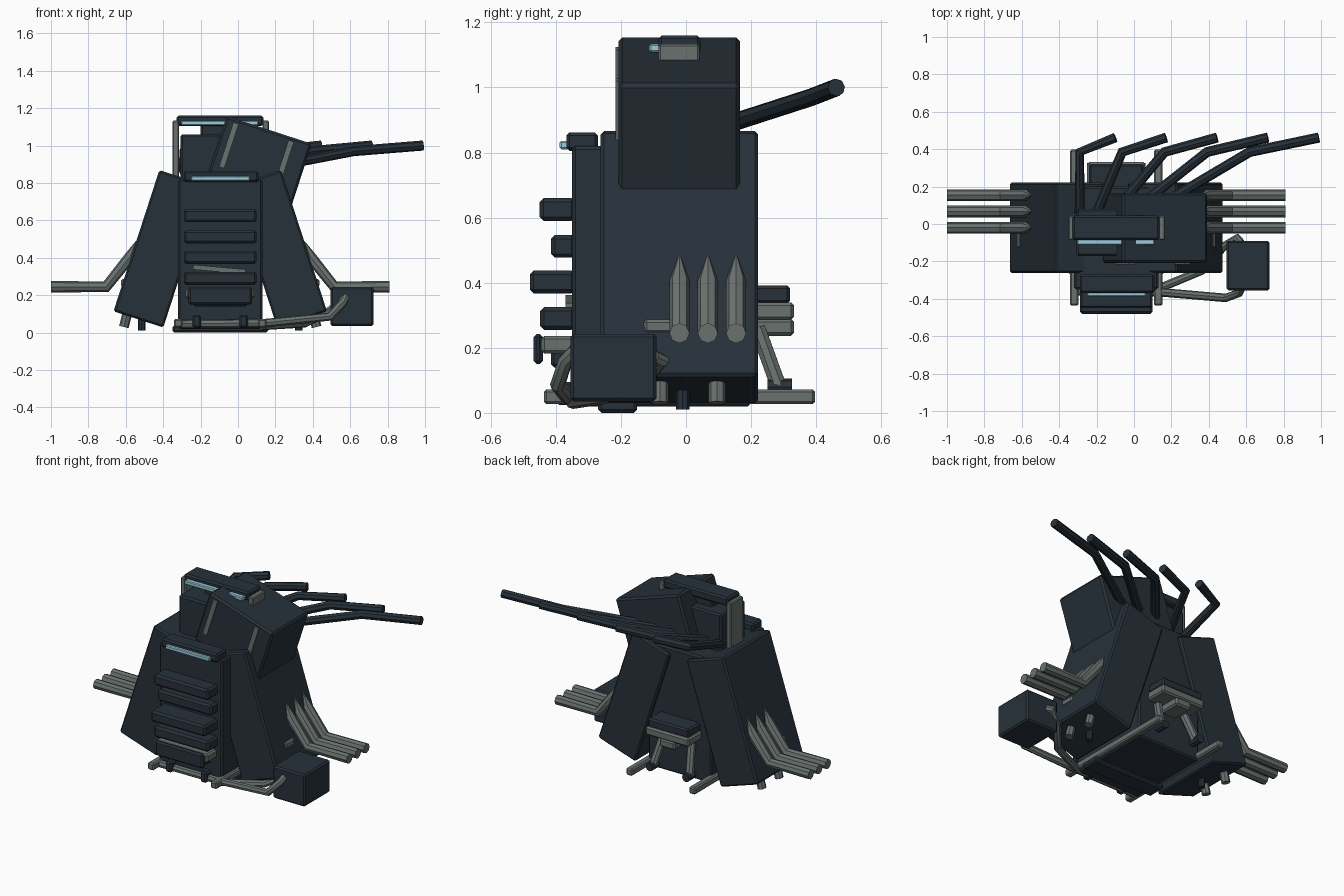
import bpy
import math
from mathutils import Vector

cube = bpy.data.objects.get("Cube")
if cube:
    bpy.data.objects.remove(cube, do_unlink=True)


def material(name, colour):
    m = bpy.data.materials.new(name)
    m.use_nodes = True
    m.diffuse_color = (*colour, 1)
    m.node_tree.nodes["Principled BSDF"].inputs["Base Color"].default_value = (*colour, 1)
    return m


DARK = material("dark_blue_steel", (0.02, 0.031, 0.042))
GREY = material("grey_metal", (0.14, 0.165, 0.155))
GLASS = material("pale_blue_glass", (0.33, 0.60, 0.72))
MID = -0.095  # centre line of the main body


def box(name, x, y, z, mat=DARK, tilt=0, bevel=0.01):
    """Box from three (low, high) ranges, tilted about its own y axis."""
    spans = (x, y, z)
    bpy.ops.mesh.primitive_cube_add(size=1, location=[(a + b) / 2 for a, b in spans])
    ob = bpy.context.object
    ob.name = name
    ob.scale = [b - a for a, b in spans]
    bpy.ops.object.transform_apply(location=False, rotation=False, scale=True)
    ob.rotation_euler.y = math.radians(tilt)
    ob.data.materials.append(mat)
    if bevel:
        mod = ob.modifiers.new("edge", "BEVEL")
        mod.width = bevel
        mod.segments = 1
    return ob


def centred(name, cx, cz, w, h, y, mat=DARK, tilt=0, bevel=0.01):
    return box(name, (cx - w / 2, cx + w / 2), y, (cz - h / 2, cz + h / 2), mat, tilt, bevel)


def tube(name, points, radius, mat=DARK, pointed=False):
    """Round pipe through a few points, optionally ending in a spike."""
    cu = bpy.data.curves.new(name, "CURVE")
    cu.dimensions = "3D"
    cu.bevel_depth = radius
    cu.bevel_resolution = 2
    cu.use_fill_caps = True
    sp = cu.splines.new("POLY")
    sp.points.add(len(points) - 1)
    for p, co in zip(sp.points, points):
        p.co = (*co, 1)
    if pointed:
        sp.points[-1].radius = 0.02
    ob = bpy.data.objects.new(name, cu)
    bpy.context.collection.objects.link(ob)
    bpy.ops.object.select_all(action="DESELECT")
    bpy.context.view_layer.objects.active = ob
    ob.select_set(True)
    bpy.ops.object.convert(target="MESH")
    ob = bpy.context.object
    ob.data.materials.clear()
    ob.data.materials.append(mat)
    bpy.ops.object.shade_smooth_by_angle(angle=math.radians(40))
    return ob


# Central body with a raised front panel
box("central_body", (-0.32, 0.13), (-0.35, 0.2), (0.02, 0.82))
box("base_pad", (-0.35, 0.16), (-0.27, -0.15), (0.0, 0.04))

# Slanted side slabs and everything mirrored with them
for side, s in (("left", 1), ("right", -1)):
    centred(side + "_slab", MID + s * 0.315, 0.448, 0.28, 0.794, (-0.262, 0.222), tilt=-18 * s)
    for i in range(3):
        y = -0.02 + 0.087 * i
        path = [(0.905, 0.245), (0.61, 0.245), (0.482, 0.405), (0.45, 0.49)]
        tube(f"{side}_side_pipe_{i + 1}", [(MID + s * x, y, z) for x, z in path],
             0.031, GREY, pointed=True)
    centred(side + "_side_handle", MID + s * 0.5, 0.265, 0.06, 0.045, (-0.13, -0.04), GREY)
    for y in (-0.08, 0.095):
        tube(side + "_stub_foot", [(MID + s * 0.49, y, 0.13), (MID + s * 0.515, y, 0.03)], 0.026, GREY)
    tube(side + "_dark_stub", [(MID + s * 0.42, -0.01, 0.12), (MID + s * 0.42, -0.01, 0.01)], 0.02)

    # Skids, front knuckles and rear stand legs
    centred(side + "_skid", MID + s * 0.225, 0.05, 0.045, 0.045, (-0.437, 0.397), GREY, bevel=0.008)
    centred(side + "_front_knuckle", MID + s * 0.125, 0.06, 0.045, 0.07, (-0.4, -0.33))
    x = MID + s * 0.1
    tube(side + "_stand_leg", [(x, 0.22, 0.26), (MID + s * 0.13, 0.285, 0.08)], 0.026, GREY)
    tube(side + "_stand_foot", [(MID + s * 0.13, 0.25, 0.08), (MID + s * 0.13, 0.325, 0.08)], 0.026)

# Rear stand
box("rear_stand_top", (-0.24, 0.05), (0.15, 0.32), (0.335, 0.392))
box("rear_stand_beam", (-0.25, 0.06), (0.18, 0.332), (0.285, 0.34), GREY)
box("rear_stand_post", (-0.15, -0.04), (0.18, 0.332), (0.237, 0.29), GREY)

# Front ribs, each with its own depth
for i, (z, depth) in enumerate(((0.625, 0.45), (0.512, 0.415), (0.402, 0.48), (0.29, 0.448))):
    centred(f"front_rib_{i + 1}", MID, z, 0.39, 0.07, (-depth, -0.34), bevel=0.012)
box("lower_front_guard", (-0.265, 0.075), (-0.468, -0.44), (0.15, 0.243))
box("lower_front_bracket", (-0.28, 0.09), (-0.445, -0.34), (0.182, 0.237), GREY)
box("lower_front_block", (-0.24, 0.05), (-0.415, -0.34), (0.14, 0.21))
box("grey_front_bar", (-0.24, 0.04), (-0.37, -0.34), (0.325, 0.35), GREY, tilt=5, bevel=0)

# Front lamp above the ribs
box("front_lamp_hood", (-0.29, 0.11), (-0.368, -0.27), (0.805, 0.862))
box("front_lamp_glass", (-0.25, 0.065), (-0.388, -0.36), (0.81, 0.836), GLASS, bevel=0.005)

# Upright head with visor
box("head_block", (-0.307, 0.11), (-0.17, 0.08), (0.78, 1.06))
box("head_visor", (-0.328, 0.135), (-0.085, 0.045), (1.105, 1.16))
box("visor_neck", (-0.2, 0.02), (-0.06, 0.02), (1.04, 1.12))
box("visor_glass", (-0.305, 0.11), (-0.113, -0.08), (1.108, 1.134), GLASS, bevel=0.005)
for x in (-0.333, 0.148):
    box("visor_support", (x - 0.018, x + 0.018), (-0.085, 0.042), (0.8, 1.133), GREY, bevel=0.006)

# Tilted box head with thin strips on its front
TILT = 18
head_centre = Vector((0.113, 0, 0.917))
centred("tilted_head", head_centre.x, head_centre.z, 0.478, 0.35, (-0.208, 0.166), tilt=TILT, bevel=0.012)
a = math.radians(TILT)
for u in (-0.18, 0.13):
    p = head_centre + Vector((u * math.cos(a) + 0.03 * math.sin(a), 0, -u * math.sin(a) + 0.03 * math.cos(a)))
    centred("tilted_head_strip", p.x, p.z, 0.03, 0.25, (-0.217, -0.2), GREY, tilt=TILT, bevel=0)

# Fan of rear exhaust pipes
for i in range(5):
    base = (-0.29 + 0.09 * i, 0.06, 0.865)
    elbow = (-0.29 + 0.227 * i, 0.385, 0.97)
    tip = (-0.1 + 0.272 * i, 0.462, 1.0)
    tube(f"exhaust_pipe_{i + 1}", [base, elbow, tip], 0.027)

# Side tank with its two feed pipes
box("side_tank", (0.495, 0.725), (-0.355, -0.09), (0.035, 0.243))
tube("front_feed_pipe", [(0.575, -0.34, 0.19), (0.56, -0.37, 0.16), (0.49, -0.395, 0.085),
                         (0.14, -0.365, 0.05), (-0.3, -0.36, 0.045)], 0.023, GREY)
tube("rear_feed_pipe", [(0.57, -0.1, 0.17), (0.55, -0.075, 0.16), (0.48, -0.12, 0.11),
                        (0.36, -0.25, 0.05), (0.12, -0.35, 0.035)], 0.023, GREY)
